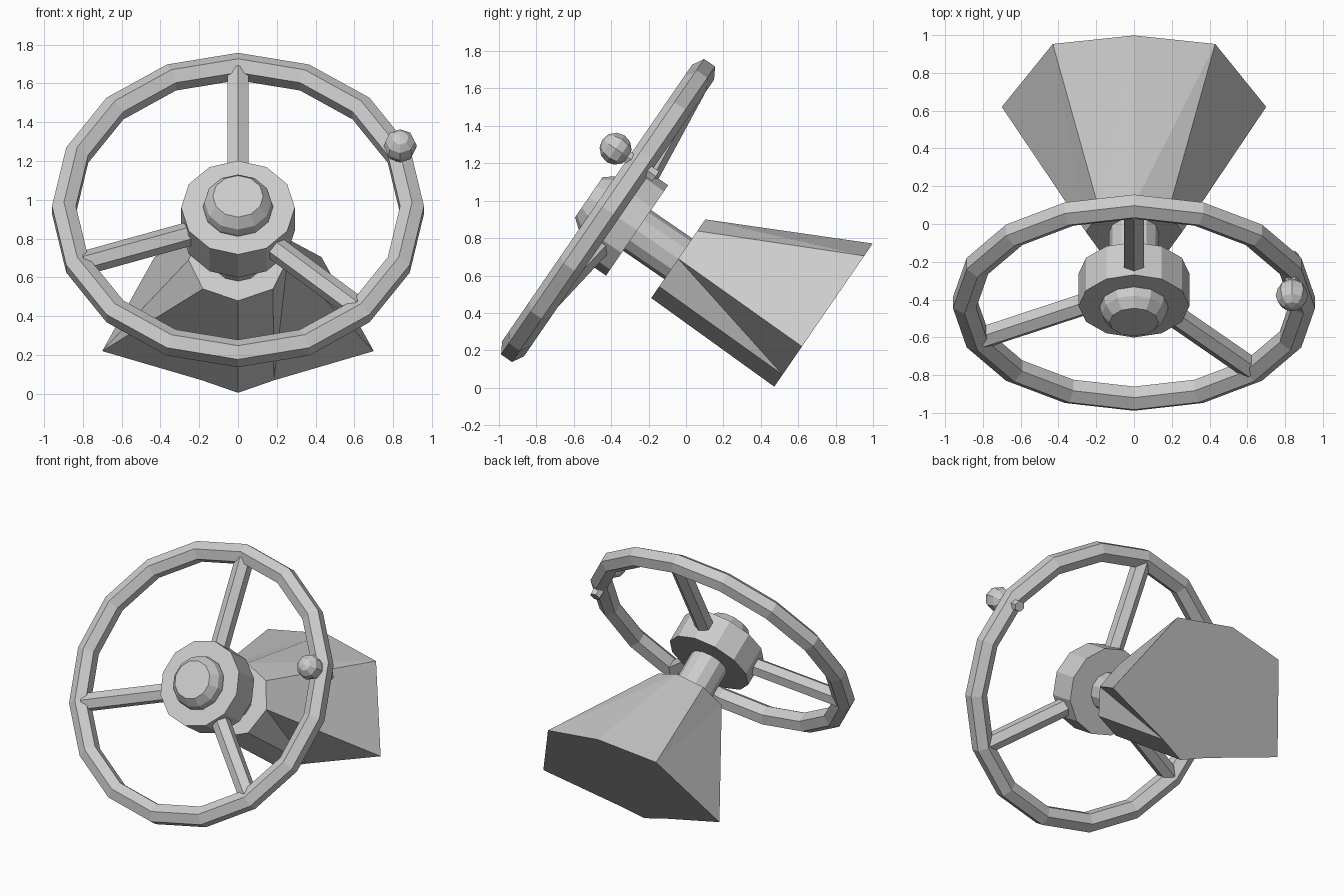
import bpy, bmesh
from math import sin, cos, pi, radians
from mathutils import Matrix, Vector

if "Cube" in bpy.data.objects:
    bpy.data.objects.remove(bpy.data.objects["Cube"])

# Wheel frame: local x = right, local y = up in the wheel plane, local z = steering axis
TILT = Matrix.Rotation(radians(55.5), 4, 'X') @ Matrix.Translation((0, 0.545, 0))


def finish(bm, name):
    bmesh.ops.recalc_face_normals(bm, faces=bm.faces)
    bm.transform(TILT)
    mesh = bpy.data.meshes.new(name)
    bm.to_mesh(mesh)
    bm.free()
    obj = bpy.data.objects.new(name, mesh)
    bpy.context.collection.objects.link(obj)
    return obj


def lathe(name, profile, sides, loop=False, centre=(0, 0)):
    """Revolve (radius, height) points about the steering axis."""
    bm = bmesh.new()
    rings = []
    for r, h in profile:
        rings.append([bm.verts.new((centre[0] + r * cos(2 * pi * i / sides),
                                    centre[1] + r * sin(2 * pi * i / sides), h))
                      for i in range(sides)])
    pairs = list(zip(rings, rings[1:]))
    if loop:
        pairs.append((rings[-1], rings[0]))
    else:
        bm.faces.new(rings[0])
        bm.faces.new(rings[-1])
    for a, b in pairs:
        for i in range(sides):
            j = (i + 1) % sides
            bm.faces.new((a[i], a[j], b[j], b[i]))
    return finish(bm, name)


# Rim: hexagonal section, flat on the outside
R, r, RIM_H = 0.897, 0.071, 0.88
section = [(R + r * cos(radians(30 + 60 * k)), RIM_H + r * sin(radians(30 + 60 * k)))
           for k in range(6)]
lathe("wheel_rim", section, 16, loop=True)

# Hub, horn button and column
lathe("hub", [(0.293, 0.692), (0.293, 0.902)], 12)
lathe("horn_button", [(0.18, 0.88), (0.18, 0.915), (0.172, 0.953), (0.13, 1.005)], 12)
lathe("steering_column", [(0.132, 0.38), (0.132, 0.72)], 12)

# Spokes: hexagonal bars from the hub out to rim corners
for name, angle in (("top", 90), ("left", 202.5), ("right", 315)):
    a = radians(angle)
    out = Vector((cos(a), sin(a), 0))
    start = out * 0.24 + Vector((0, 0, 0.81))
    end = out * 0.87 + Vector((0, 0, 0.877))
    axis = (end - start).normalized()
    side = Vector((-sin(a), cos(a), 0))
    up = axis.cross(side)
    bm = bmesh.new()
    ends = [[bm.verts.new(p + 0.062 * (up * cos(k * pi / 3) + side * sin(k * pi / 3)))
             for k in range(6)] for p in (start, end)]
    bm.faces.new(ends[0])
    bm.faces.new(ends[1])
    for k in range(6):
        j = (k + 1) % 6
        bm.faces.new((ends[0][k], ends[0][j], ends[1][j], ends[1][k]))
    finish(bm, name + "_spoke")

# Spinner knob on its stem
KNOB = (0.836, 0.295)
lathe("knob_stem", [(0.037, 0.773), (0.037, 1.0)], 6, centre=KNOB)
bm = bmesh.new()
bmesh.ops.create_uvsphere(bm, u_segments=8, v_segments=6, radius=0.086,
                          matrix=Matrix.Translation((*KNOB, 1.034)))
finish(bm, "spinner_knob")

# Column housing: octagon lofted to a wide flared back
half = [(0, -0.273), (0.185, -0.195), (0.70, -0.012), (0.43, 0.576), (0, 0.656)]
outline = half + [(-x, y) for x, y in half[3:0:-1]]
bm = bmesh.new()
front = [bm.verts.new((0.255 * sin(k * pi / 4), -0.255 * cos(k * pi / 4), 0.425))
         for k in range(8)]
back = [bm.verts.new((x, y, -0.386)) for x, y in outline]
for i in range(8):
    j = (i + 1) % 8
    bm.faces.new((front[i], front[j], back[i]))
    bm.faces.new((front[j], back[j], back[i]))
bm.faces.new(front)
bm.faces.new(back)
finish(bm, "column_housing")
